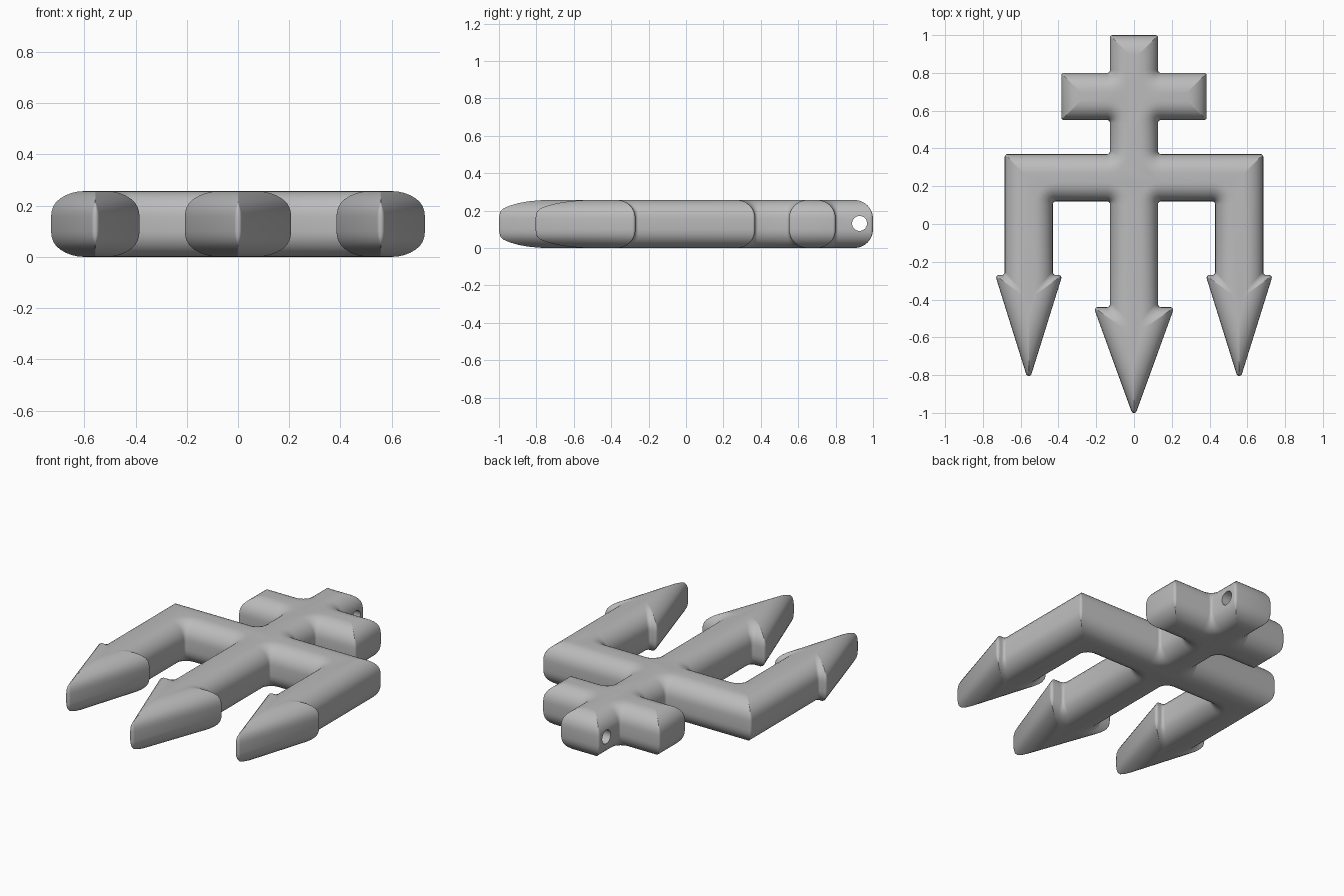
import bpy, bmesh, math
from mathutils import Vector

cube = bpy.data.objects.get("Cube")
if cube:
    bpy.data.objects.remove(cube, do_unlink=True)

HEIGHT = 0.257      # thickness of the bar stock
EDGE = 0.1          # rounding of the upper and lower edges
CORNER = 0.015      # rounding of the upright corners
HALF = 0.1275       # half width of every bar
SIDE = 0.557        # centre line of the outer prongs
STEPS = 8           # rings per rounded edge
ARC = 5             # segments per rounded corner

# Right half of the outline, from the middle tip round to the top stub
half = [
    (0.214, -0.44), (HALF, -0.44), (HALF, 0.12),
    (SIDE - HALF, 0.12), (SIDE - HALF, -0.27), (SIDE - 0.178, -0.27),
    (SIDE, -0.84),
    (SIDE + 0.178, -0.27), (SIDE + HALF, -0.27), (SIDE + HALF, 0.37),
    (HALF, 0.37), (HALF, 0.55), (0.385, 0.55), (0.385, 0.80),
    (HALF, 0.80), (HALF, 1.0),
]
outline = [Vector((0, -1.029))] + [Vector(p) for p in half]
outline += [Vector((-x, y)) for x, y in reversed(half)]


def cross(a, b):
    return a.x * b.y - a.y * b.x


def inset(points, d):
    """Move every side of the outline inward by d, with mitred corners."""
    result = []
    for i, p in enumerate(points):
        a = (p - points[i - 1]).normalized()
        b = (points[(i + 1) % len(points)] - p).normalized()
        na, nb = Vector((-a.y, a.x)), Vector((-b.y, b.x))
        result.append(p + (na + nb) * (d / (1 + na.dot(nb))))
    return result


def round_corners(points, d):
    """Fillet each corner; hollow corners widen as the outline shrinks."""
    result = []
    for i, p in enumerate(points):
        back = points[i - 1] - p
        ahead = points[(i + 1) % len(points)] - p
        convex = cross(-back, ahead) > 0
        radius = max(CORNER - d, 0.002) if convex else CORNER + d
        half_angle = back.angle(ahead) / 2
        room = 0.45 * min(back.length, ahead.length)
        reach = min(radius / math.tan(half_angle), room)
        radius = reach * math.tan(half_angle)
        u, v = back.normalized(), ahead.normalized()
        mid = (u + v).normalized()
        centre = p + mid * (radius / math.sin(half_angle))
        side = Vector((-mid.y, mid.x))
        if side.dot(u) < 0:
            side = -side
        sweep = math.pi / 2 - half_angle
        for k in range(ARC + 1):
            t = sweep * (1 - 2 * k / ARC)
            result.append(centre + radius * (side * math.sin(t) - mid * math.cos(t)))
    return result


# Rounded profile from the underside to the top: (inset, height)
profile = []
for k in range(STEPS + 1):
    a = math.pi / 2 * k / STEPS
    profile.append((EDGE * (1 - math.sin(a)), EDGE * (1 - math.cos(a))))
profile += [(d, HEIGHT - z) for d, z in reversed(profile)]

# Trident body: stacked outlines bridged into walls, closed by flat caps
bm = bmesh.new()
rings = []
for d, z in profile:
    ring = round_corners(inset(outline, d), d)
    rings.append([bm.verts.new((p.x, p.y, z)) for p in ring])
for low, high in zip(rings, rings[1:]):
    for i in range(len(low)):
        j = (i + 1) % len(low)
        bm.faces.new((low[i], low[j], high[j], high[i]))
bm.faces.new(list(reversed(rings[0])))
bm.faces.new(rings[-1])
mesh = bpy.data.meshes.new("trident_body")
bm.to_mesh(mesh)
bm.free()
body = bpy.data.objects.new("trident_body", mesh)
bpy.context.collection.objects.link(body)

grey = bpy.data.materials.new("plain grey")
grey.use_nodes = True
colour = (0.5, 0.5, 0.5, 1)
grey.diffuse_color = colour
for node in grey.node_tree.nodes:
    if node.type == "BSDF_PRINCIPLED":
        node.inputs["Base Color"].default_value = colour
mesh.materials.append(grey)

# Cord hole running sideways through the top stub
bpy.ops.mesh.primitive_cylinder_add(
    vertices=32, radius=0.04, depth=0.6,
    location=(0, 0.928, HEIGHT / 2 + 0.003), rotation=(0, math.pi / 2, 0))
cutter = bpy.context.object
cutter.name = "hole_cutter"
cutter.hide_render = True
cutter.data.materials.append(grey)

bpy.ops.object.select_all(action="DESELECT")
body.select_set(True)
bpy.context.view_layer.objects.active = body
cut = body.modifiers.new("cord_hole", "BOOLEAN")
cut.operation = "DIFFERENCE"
cut.solver = "EXACT"
cut.object = cutter
bpy.ops.object.modifier_apply(modifier=cut.name)
bpy.data.objects.remove(cutter, do_unlink=True)

bpy.ops.object.shade_smooth_by_angle(angle=math.radians(35))
